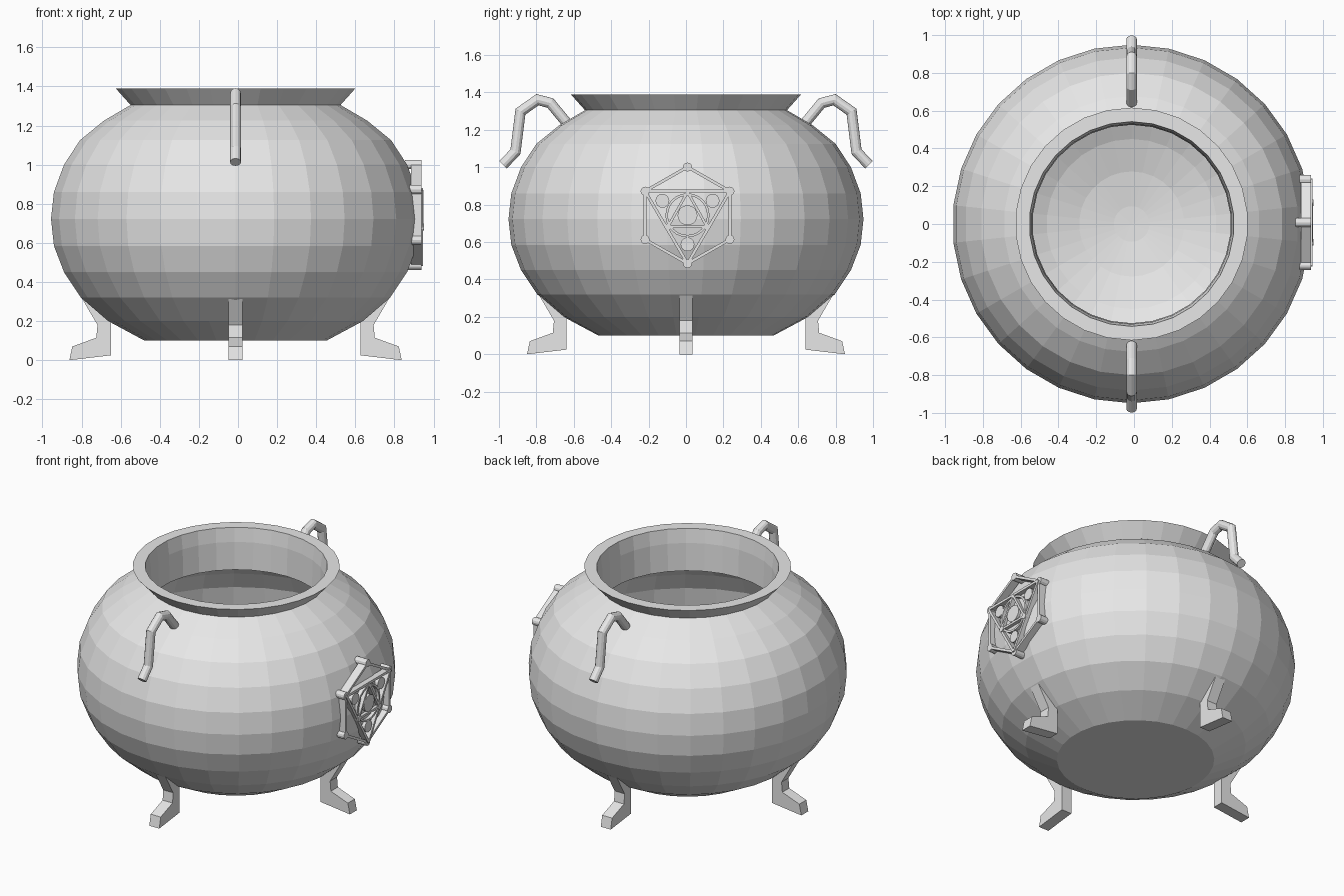
import bpy, bmesh, math
from mathutils import Vector, Matrix

if "Cube" in bpy.data.objects:
    bpy.data.objects.remove(bpy.data.objects["Cube"])

CX = -0.0125  # axis of the pot
grey = bpy.data.materials.new("light grey metal")
grey.diffuse_color = (0.8, 0.8, 0.8, 1)
grey.use_nodes = True
grey.node_tree.nodes["Principled BSDF"].inputs["Base Color"].default_value = grey.diffuse_color


def finish(name, bm):
    bmesh.ops.recalc_face_normals(bm, faces=bm.faces)
    me = bpy.data.meshes.new(name)
    bm.to_mesh(me)
    bm.free()
    me.materials.append(grey)
    ob = bpy.data.objects.new(name, me)
    bpy.context.collection.objects.link(ob)
    return ob


def lathe(name, profile, n):
    """Turn an (r, z) profile around the pot axis; r = 0 at both ends."""
    bm = bmesh.new()
    rings = []
    for r, z in profile:
        if r == 0:
            rings.append([bm.verts.new((CX, 0, z))] * n)
        else:
            angs = [math.pi / 2 + 2 * math.pi * i / n for i in range(n)]
            rings.append([bm.verts.new((CX + r * math.cos(a), r * math.sin(a), z)) for a in angs])
    for a, b in zip(rings, rings[1:]):
        for i in range(n):
            j = (i + 1) % n
            bm.faces.new(list(dict.fromkeys([a[i], a[j], b[j], b[i]])))
    return finish(name, bm)


def add_rod(bm, p, q, r, n=12):
    """Round rod between two points."""
    p, q = Vector(p), Vector(q)
    d = q - p
    m = Matrix.Translation((p + q) / 2) @ d.to_track_quat('Z', 'Y').to_matrix().to_4x4()
    bmesh.ops.create_cone(bm, cap_ends=True, segments=n, radius1=r, radius2=r, depth=d.length, matrix=m)


def add_bar(bm, a, b, x0, x1, w):
    """Flat-sided bar between two (y, z) points, spanning x0..x1."""
    a, b = Vector(a), Vector(b)
    d = b - a
    m = (Matrix.Translation(((x0 + x1) / 2, (a.x + b.x) / 2, (a.y + b.y) / 2))
         @ Matrix.Rotation(math.atan2(d.y, d.x), 4, 'X')
         @ Matrix.Diagonal((x1 - x0, d.length, w, 1)))
    bmesh.ops.create_cube(bm, size=1, matrix=m)


# Pot: outside, flared rim, neck wall, then inner bowl
outer = [(0, .10), (.468, .10), (.655, .20), (.795, .32), (.882, .45), (.934, .585),
         (.949, .723), (.934, .86), (.882, 1.0), (.80, 1.125), (.677, 1.225), (.54, 1.305),
         (.616, 1.39)]
neck = [(.542, 1.39), (.53, 1.30), (.525, 1.12)]
bowl = [(.90 * math.cos(math.radians(t)), .72 + .58 * math.sin(math.radians(t)))
        for t in range(36, -90, -12)]
lathe("cauldron_body", outer + neck + bowl + [(0, .14)], 30)

# Four bent feet
foot = [(.638, .025), (.85, 0), (.835, .07), (.712, .115), (.706, .18), (.785, .315),
        (.70, .32), (.638, .20)]
for k, side in enumerate(("right", "back", "left", "front")):
    bm = bmesh.new()
    lo = [bm.verts.new((r, -.036, z)) for r, z in foot]
    hi = [bm.verts.new((r, .036, z)) for r, z in foot]
    bm.faces.new(lo)
    bm.faces.new(hi)
    for i in range(len(foot)):
        j = (i + 1) % len(foot)
        bm.faces.new((lo[i], lo[j], hi[j], hi[i]))
    bm.transform(Matrix.Translation((CX, 0, 0)) @ Matrix.Rotation(k * math.pi / 2, 4, 'Z'))
    finish(side + "_foot", bm)

# Two hooked handles: mitred tube along a path
path = [Vector(p) for p in ((.61, 1.20), (.64, 1.24), (.725, 1.343), (.794, 1.361),
                            (.885, 1.297), (.912, 1.083), (.978, 1.013))]
N, R = 12, .028
for name, s in (("front_handle", -1), ("back_handle", 1)):
    bm = bmesh.new()
    rings = []
    for i, p in enumerate(path):
        d0 = (p - path[i - 1]).normalized() if i else (path[1] - p).normalized()
        d1 = (path[i + 1] - p).normalized() if i < len(path) - 1 else d0
        t = (d0 + d1).normalized()
        side = Vector((-t.y, t.x)) * (R / max(t.dot(d0), .5))
        ring = []
        for k in range(N):
            a = 2 * math.pi * k / N
            c = p + side * math.cos(a)
            ring.append(bm.verts.new((CX + R * math.sin(a), s * c.x, c.y)))
        rings.append(ring)
    for a, b in zip(rings, rings[1:]):
        for k in range(N):
            j = (k + 1) % N
            bm.faces.new((a[k], a[j], b[j], b[k]))
    bm.faces.new(rings[0])
    bm.faces.new(rings[-1])
    finish(name, bm)

# Hexagonal emblem on the right side
EY, EZ = .008, .743
hexa = [(EY + .262 * math.cos(math.radians(a)), EZ + .258 * math.sin(math.radians(a)))
        for a in range(90, 450, 60)]
tri = [(EY, EZ + .125), (EY - .105, EZ - .062), (EY + .105, EZ - .062)]
bm = bmesh.new()
for i in range(6):
    add_bar(bm, hexa[i], hexa[(i + 1) % 6], .885, .938, .016)
for i, j in ((1, 5), (1, 3), (3, 5)):
    add_bar(bm, hexa[i], hexa[j], .905, .945, .016)
for i in range(3):
    add_bar(bm, tri[i], tri[(i + 1) % 3], .915, .948, .014)
finish("emblem_bars", bm)

bm = bmesh.new()
for i, (y, z) in enumerate(hexa):
    add_rod(bm, (.855 if i in (0, 3) else .875, y, z), (.938, y, z), .024)
for y, z in tri[1:]:
    add_rod(bm, (.89, y, z), (.95, y, z), .018)
finish("emblem_pins", bm)

bm = bmesh.new()
for a in (30, 150, 270):
    y, z = EY + .155 * math.cos(math.radians(a)), EZ + .155 * math.sin(math.radians(a))
    add_rod(bm, (.88, y, z), (.94, y, z), .037, 16)
add_rod(bm, (.90, EY, EZ), (.947, EY, EZ), .053, 20)
finish("emblem_discs", bm)

# Ring around the centre disc
bm = bmesh.new()
n = 24
rows = []
for r, x in ((.105, .90), (.118, .90), (.118, .944), (.105, .944)):
    rows.append([bm.verts.new((x, EY + r * math.cos(2 * math.pi * i / n),
                               EZ + r * math.sin(2 * math.pi * i / n))) for i in range(n)])
for k in range(4):
    a, b = rows[k], rows[(k + 1) % 4]
    for i in range(n):
        j = (i + 1) % n
        bm.faces.new((a[i], a[j], b[j], b[i]))
finish("emblem_ring", bm)
